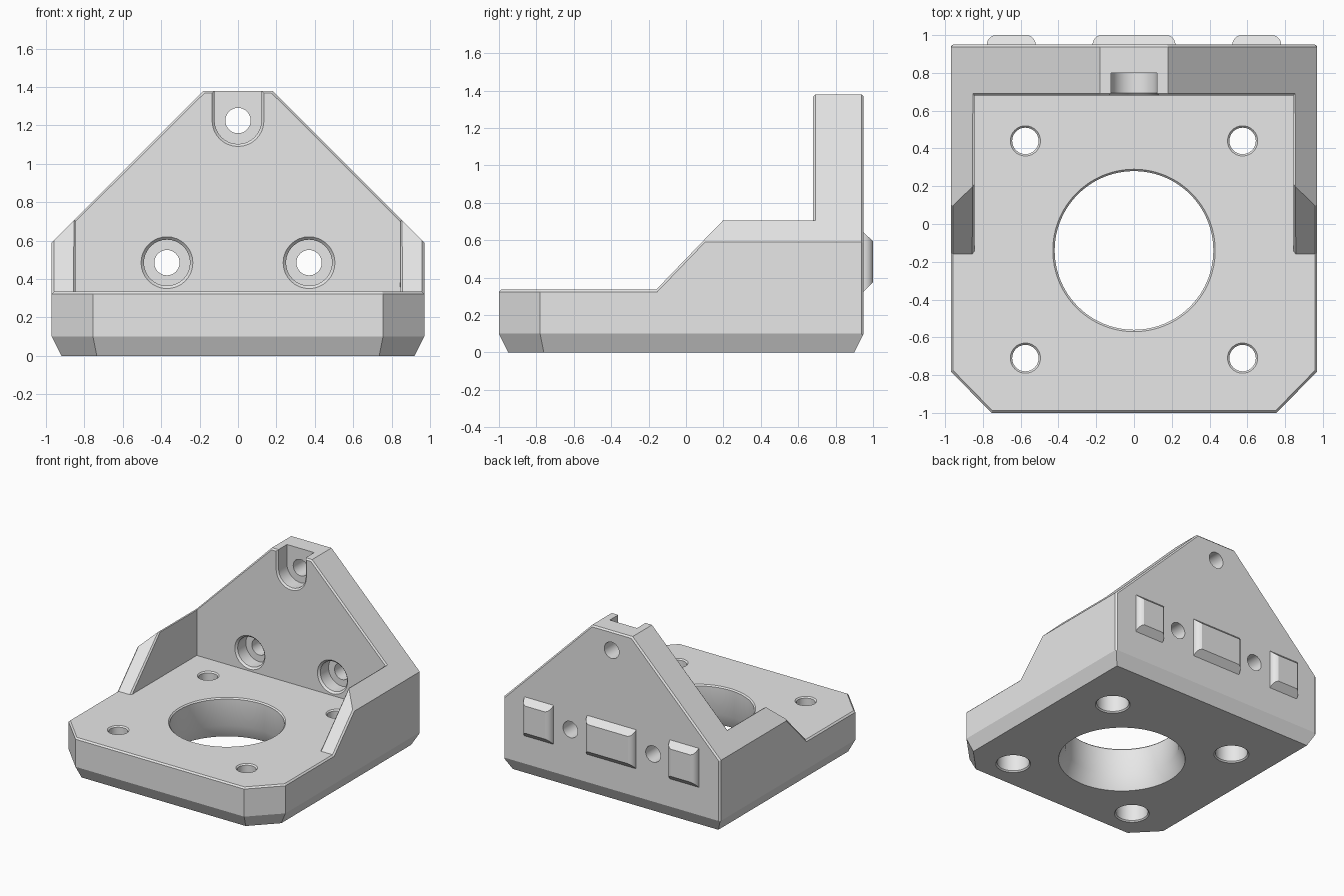
import bpy, bmesh, math

cube = bpy.data.objects.get("Cube")
if cube:
    bpy.data.objects.remove(cube, do_unlink=True)

grey = bpy.data.materials.new("plain grey")
grey.use_nodes = True
grey.diffuse_color = (0.8, 0.8, 0.8, 1)
grey.node_tree.nodes["Principled BSDF"].inputs["Base Color"].default_value = (0.8, 0.8, 0.8, 1)


def loft(name, rings):
    """Closed solid through a list of equal-length point rings."""
    bm = bmesh.new()
    loops = [[bm.verts.new(p) for p in ring] for ring in rings]
    n = len(loops[0])
    for a, b in zip(loops, loops[1:]):
        for i in range(n):
            j = (i + 1) % n
            bm.faces.new((a[i], a[j], b[j], b[i]))
    bm.faces.new(loops[0])
    bm.faces.new(loops[-1])
    bmesh.ops.recalc_face_normals(bm, faces=bm.faces)
    mesh = bpy.data.meshes.new(name)
    bm.to_mesh(mesh)
    bm.free()
    mesh.materials.append(grey)
    obj = bpy.data.objects.new(name, mesh)
    bpy.context.collection.objects.link(obj)
    return obj


def activate(obj):
    bpy.ops.object.select_all(action='DESELECT')
    obj.select_set(True)
    bpy.context.view_layer.objects.active = obj


def boolean(obj, cutter, operation='DIFFERENCE'):
    cutter.hide_render = True
    activate(obj)
    mod = obj.modifiers.new("cut", 'BOOLEAN')
    mod.operation = operation
    mod.solver = 'EXACT'
    mod.object = cutter
    bpy.ops.object.modifier_apply(modifier=mod.name)
    bpy.data.objects.remove(cutter, do_unlink=True)


def prism_x(profile, w):
    return loft("cutter", [[(x, y, z) for y, z in profile] for x in (-w, w)])


def turned(steps, x, other, axis, n=32):
    """Round cutter along 'y' or 'z'; steps are (radius, position)."""
    rings = []
    for r, t in steps:
        ring = []
        for i in range(n):
            a = math.tau * i / n
            u, v = x + r * math.cos(a), other + r * math.sin(a)
            ring.append((u, v, t) if axis == 'z' else (u, t, v))
        rings.append(ring)
    return loft("cutter", rings)


def outline(half, z):
    return [(x, y, z) for x, y in half] + [(-x, y, z) for x, y in reversed(half)]


# Outer hull with chamfered front corners and tapered foot
foot = [(0.92, 0.90), (0.92, -0.76), (0.735, -0.95)]
full = [(0.97, 0.95), (0.97, -0.78), (0.755, -1.0)]
body = loft("mount_body", [outline(foot, 0), outline(full, 0.1), outline(full, 2)])

# Sloped shoulders of the upright wall
gable = [(1.2, -0.5), (1.2, 0.36), (0.18, 1.38)]
gable += [(-x, z) for x, z in reversed(gable)]
boolean(body, loft("cutter", [[(x, y, z) for x, z in gable] for y in (-2, 2)]), 'INTERSECT')

# Ramped fronts of the side walls, then the pocket between them
floor = 0.335
boolean(body, prism_x([(-1.5, floor), (-0.16, floor), (0.24, 0.75), (0.24, 2), (-1.5, 2)], 1.5))
boolean(body, prism_x([(-1.6, floor), (0.68, floor), (0.68, 2.1), (-1.6, 2.1)], 0.845))

# Small chamfer on the square outer edges
bm = bmesh.new()
bm.from_mesh(body.data)
bmesh.ops.remove_doubles(bm, verts=bm.verts, dist=0.0005)
bmesh.ops.dissolve_limit(bm, angle_limit=0.01, verts=bm.verts, edges=bm.edges)
sharp = [e for e in bm.edges if e.is_manifold and e.calc_face_angle_signed() > 1.4]
bmesh.ops.bevel(bm, geom=sharp, offset=0.012, segments=1, profile=0.5,
                affect='EDGES', clamp_overlap=True)
bm.to_mesh(body.data)
bm.free()

# Large bore, flared underneath
boolean(body, turned([(0.475, -0.1), (0.475, -0.01), (0.42, 0.11), (0.42, 0.325),
                      (0.44, 0.345), (0.44, 0.5)], 0, -0.14, 'z', 96))

# Four base screw holes, counterbored from below
for x in (-0.575, 0.575):
    for y in (-0.71, 0.44):
        boolean(body, turned([(0.14, -0.1), (0.14, -0.01), (0.12, 0.01), (0.12, 0.16),
                              (0.07, 0.16), (0.07, 0.325), (0.09, 0.345), (0.09, 0.5)],
                             x, y, 'z'))

# Two wall screw holes, counterbored from the front
for x in (-0.37, 0.37):
    boolean(body, turned([(0.145, 0.5), (0.145, 0.67), (0.12, 0.695), (0.12, 0.8),
                          (0.066, 0.8), (0.066, 1.2)], x, 0.485, 'y'))

# Open slot and hole at the wall top
slot = []
for r, y in [(0.145, 0.5), (0.145, 0.67), (0.122, 0.693), (0.122, 0.8)]:
    arc = [math.pi * (1 + i / 16) for i in range(17)]
    slot.append([(r * math.cos(a), y, 1.225 + r * math.sin(a)) for a in arc]
                + [(r, y, 2), (-r, y, 2)])
boolean(body, loft("cutter", slot))
boolean(body, turned([(0.066, 0.75), (0.066, 1.2)], 0, 1.225, 'y'))

# Raised locating pads on the back, rounded at their sides
pads = []
for name, x, w in (("left_pad", 0.65, 0.13), ("middle_pad", 0, 0.22), ("right_pad", -0.65, 0.13)):
    rings = []
    for k in range(7):
        t = k / 6
        inset = 0.05 * (1 - math.sqrt(1 - t * t * 0.96))
        low, high = 0.32 + 0.055 * t, 0.645 - 0.05 * t
        hw, y = w - inset, 0.945 + 0.055 * t
        rings.append([(x - hw, y, low), (x + hw, y, low), (x + hw, y, high), (x - hw, y, high)])
    pads.append(loft(name, rings))

for obj in [body] + pads:
    activate(obj)
    bpy.ops.object.shade_smooth_by_angle(angle=math.radians(25))
